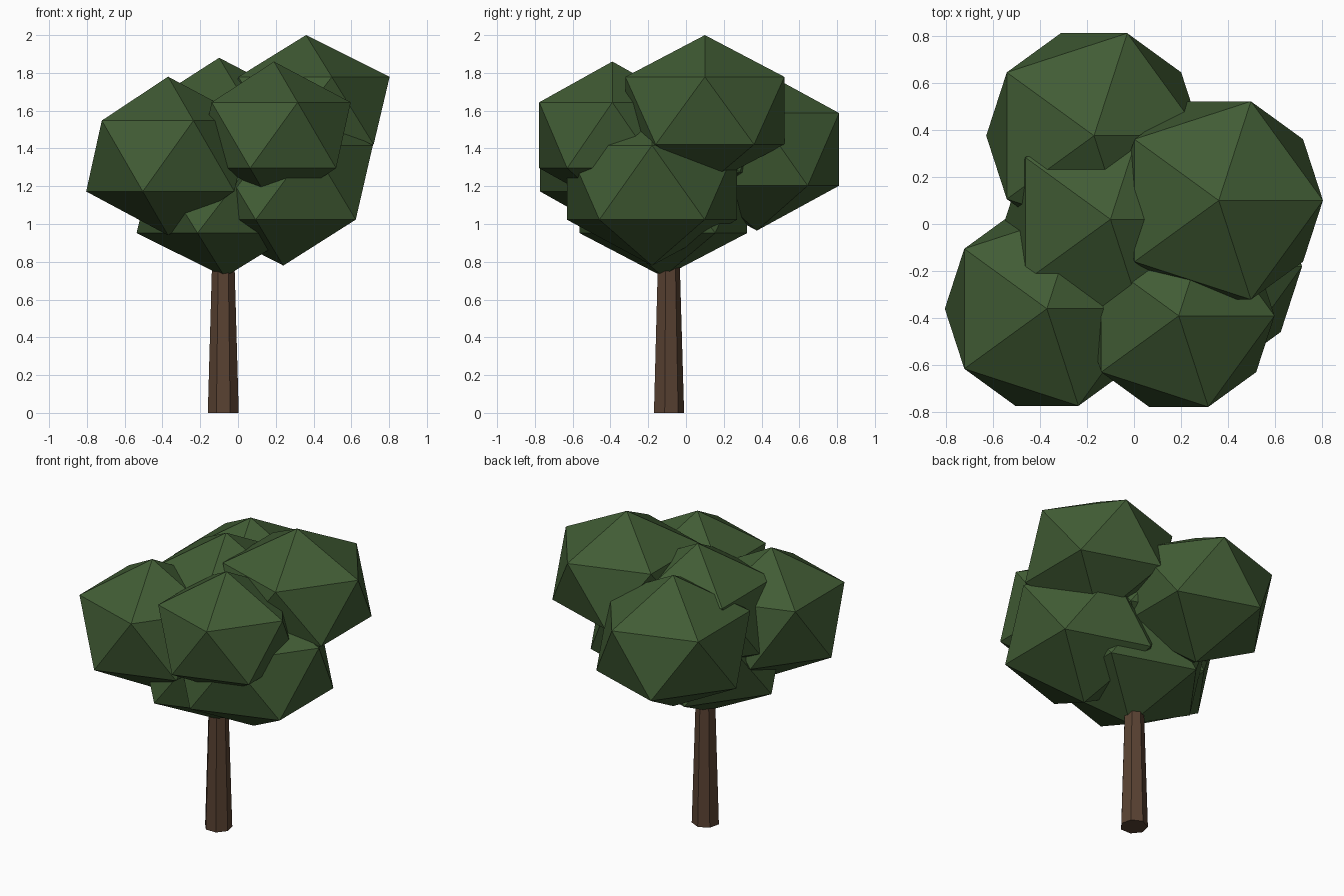
import bpy

if "Cube" in bpy.data.objects:
    bpy.data.objects.remove(bpy.data.objects["Cube"])


def material(name, rgb):
    m = bpy.data.materials.new(name)
    m.diffuse_color = (*rgb, 1.0)
    m.use_nodes = True
    m.node_tree.nodes["Principled BSDF"].inputs["Base Color"].default_value = m.diffuse_color
    return m


leaf_green = material("leaf_green", (0.053, 0.108, 0.035))
bark_brown = material("bark_brown", (0.100, 0.054, 0.032))


# Trunk: tapered seven-sided column running up into the foliage
BASE_R, TOP_R, HEIGHT = 0.084, 0.052, 1.1
bpy.ops.mesh.primitive_cone_add(vertices=7, radius1=BASE_R, radius2=TOP_R,
                                depth=HEIGHT, location=(-0.078, -0.094, HEIGHT / 2))
trunk = bpy.context.object
trunk.name = "trunk"
trunk.data.materials.append(bark_brown)


# Foliage: overlapping squashed icosahedra
def clump(name, centre, radius, half_height):
    bpy.ops.mesh.primitive_ico_sphere_add(subdivisions=1, radius=1, location=centre)
    ob = bpy.context.object
    ob.name = name
    ob.scale = (radius, radius, half_height)
    bpy.ops.object.transform_apply(location=False, rotation=False, scale=True)
    ob.data.materials.append(leaf_green)
    return ob


clump("foliage_top_right", (0.36, 0.10, 1.60), 0.495, 0.40)
clump("foliage_front_right", (0.19, -0.39, 1.47), 0.455, 0.39)
clump("foliage_front_left", (-0.37, -0.36, 1.36), 0.485, 0.42)
clump("foliage_back_left", (-0.17, 0.375, 1.395), 0.512, 0.43)
clump("foliage_centre", (-0.10, 0.02, 1.46), 0.50, 0.42)
clump("foliage_bottom", (-0.07, -0.12, 1.14), 0.522, 0.42)
clump("foliage_low_right", (0.24, -0.18, 1.22), 0.53, 0.44)
